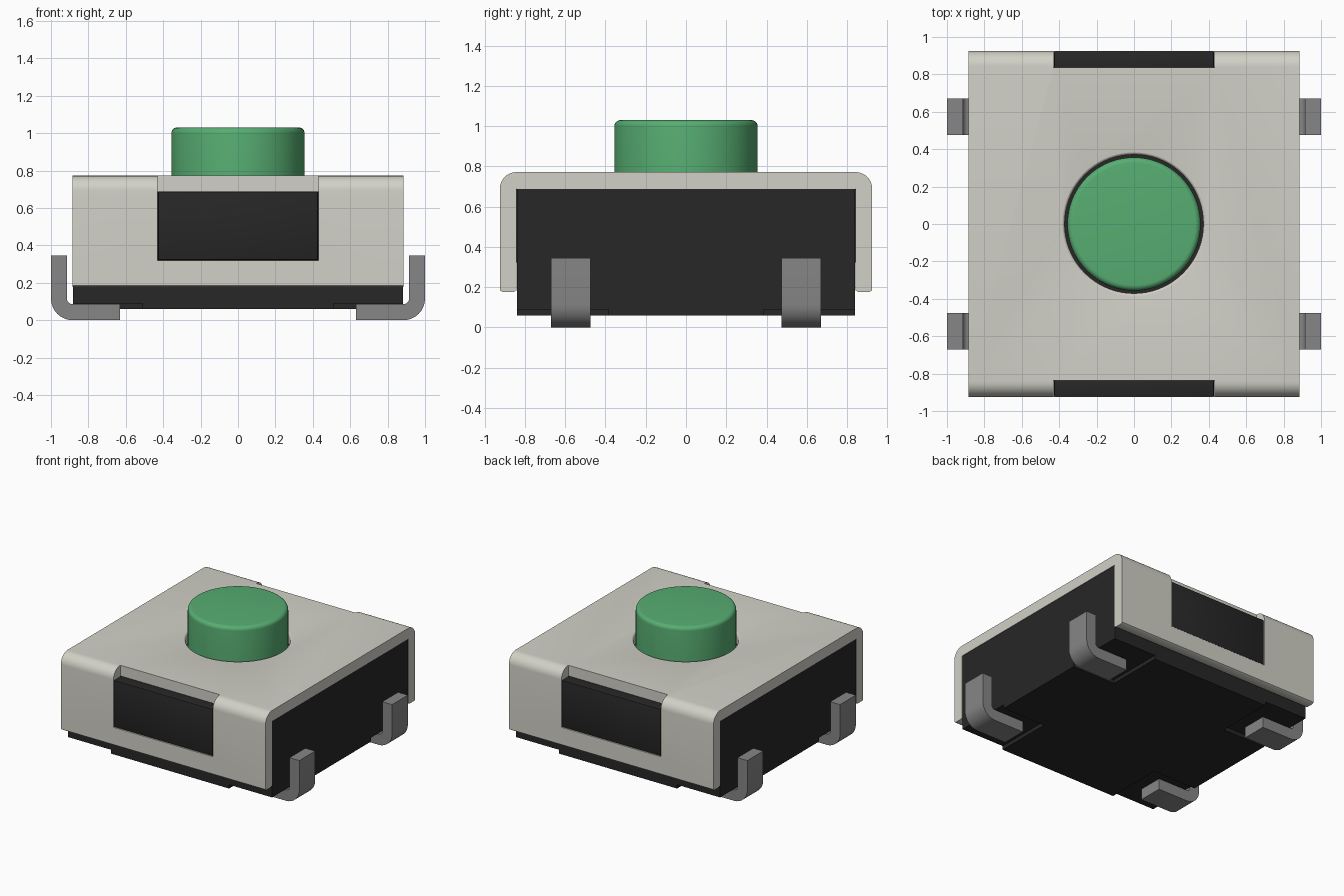
import bpy, bmesh
from math import cos, sin, pi, radians
from mathutils import Vector

if "Cube" in bpy.data.objects:
    bpy.data.objects.remove(bpy.data.objects["Cube"], do_unlink=True)


def material(name, rgb, metallic=0.0):
    m = bpy.data.materials.new(name)
    m.use_nodes = True
    m.diffuse_color = (*rgb, 1)
    m.node_tree.nodes["Principled BSDF"].inputs["Base Color"].default_value = (*rgb, 1)
    return m


STEEL = material("warm_grey_metal", (0.64, 0.635, 0.57))
BLACK = material("black_plastic", (0.021, 0.02, 0.02))
GREEN = material("green_plastic", (0.095, 0.42, 0.167))
PIN = material("dark_grey_metal", (0.24, 0.24, 0.24))


def finish(name, bm, mat):
    bmesh.ops.remove_doubles(bm, verts=bm.verts, dist=0.0001)
    bmesh.ops.recalc_face_normals(bm, faces=bm.faces)
    mesh = bpy.data.meshes.new(name)
    bm.to_mesh(mesh)
    bm.free()
    ob = bpy.data.objects.new(name, mesh)
    bpy.context.collection.objects.link(ob)
    mesh.materials.append(mat)
    return ob


def smooth(ob):
    bpy.ops.object.select_all(action="DESELECT")
    ob.select_set(True)
    bpy.context.view_layer.objects.active = ob
    bpy.ops.object.shade_smooth_by_angle(angle=radians(35))


def box(name, lo, hi, mat, bevel=0.0):
    bm = bmesh.new()
    bmesh.ops.create_cube(bm, size=1)
    lo, hi = Vector(lo), Vector(hi)
    for v in bm.verts:
        v.co = (lo + hi) / 2 + v.co * (hi - lo)
    if bevel:
        bmesh.ops.bevel(bm, geom=bm.edges[:], offset=bevel, segments=2,
                        profile=0.5, affect="EDGES")
    return finish(name, bm, mat)


def arc(cx, cz, r, start, end, steps=8):
    angles = [radians(start + (end - start) * i / steps) for i in range(steps + 1)]
    return [(cx + r * cos(a), cz + r * sin(a)) for a in angles]


def extrude(name, points, direction, mat):
    """Fill a closed 3D outline and push it along a direction."""
    bm = bmesh.new()
    face = bm.faces.new([bm.verts.new(p) for p in points])
    ext = bmesh.ops.extrude_face_region(bm, geom=[face], use_keep_orig=True)
    moved = [g for g in ext["geom"] if isinstance(g, bmesh.types.BMVert)]
    bmesh.ops.translate(bm, verts=moved, vec=direction)
    return finish(name, bm, mat)


def lathe(name, profile, mat, steps=72):
    bm = bmesh.new()
    verts = [bm.verts.new((r, 0, z)) for r, z in profile]
    edges = [bm.edges.new(pair) for pair in zip(verts, verts[1:])]
    bmesh.ops.spin(bm, geom=verts + edges, cent=(0, 0, 0), axis=(0, 0, 1),
                   angle=2 * pi, steps=steps)
    return finish(name, bm, mat)


def cut(target, cutter):
    cutter.hide_render = True
    mod = target.modifiers.new("cut", "BOOLEAN")
    mod.operation = "DIFFERENCE"
    mod.solver = "EXACT"
    mod.object = cutter
    bpy.ops.object.select_all(action="DESELECT")
    target.select_set(True)
    bpy.context.view_layer.objects.active = target
    bpy.ops.object.modifier_apply(modifier=mod.name)
    bpy.data.objects.remove(cutter, do_unlink=True)


W, D = 0.885, 0.925              # half width and half depth of the cover
TOP, SHEET, RIM = 0.772, 0.083, 0.177
INNER = D - SHEET

# Folded metal cover: one side of the section, mirrored to the other
outer = [(D - 0.012, RIM), (D, RIM + 0.008)] + arc(D - SHEET, TOP - SHEET, SHEET, 0, 90)
inner = [(INNER, TOP - SHEET), (INNER, RIM + 0.008), (INNER + 0.012, RIM)]
outline = (outer + [(-y, z) for y, z in reversed(outer)]
           + [(-y, z) for y, z in reversed(inner)] + inner)
cover = extrude("metal_cover", [(-W, y, z) for y, z in outline], (2 * W, 0, 0), STEEL)

# Button hole with a softened rim, and the two end windows
rim = [(0, 0.6), (0.371, 0.6)] + arc(0.389, TOP - 0.017, 0.018, 180, 90, 4)
cut(cover, lathe("hole_cutter", rim + [(0.389, 0.9), (0, 0.9)], STEEL))
for s in (-1, 1):
    ys = sorted((s * (INNER - 0.004), s * 1.1))
    cut(cover, box("window_cutter", (-0.43, ys[0], 0.32), (0.43, ys[1], 0.9), STEEL))
smooth(cover)

# Plastic body with a cross-shaped raised underside
BX, BY = W - 0.003, INNER - 0.003
box("body", (-BX, -BY, 0.09), (BX, BY, TOP - SHEET - 0.002), BLACK)
cross = [(BX, 0.385), (0.51, 0.385), (0.51, BY)]
cross += [(-x, y) for x, y in reversed(cross)]
cross += [(-x, -y) for x, y in cross]
extrude("body_underside", [(x, y, 0.06) for x, y in cross], (0, 0, 0.032), BLACK)

# Plastic tabs filling the end windows
for s, side in ((-1, "front"), (1, "back")):
    ys = sorted((s * (BY - 0.03), s * (D - 0.002)))
    smooth(box(side + "_tab", (-0.428, ys[0], 0.322), (0.428, ys[1], 0.688), BLACK, 0.006))

# Push button
button = lathe("push_button", [(0, 0.68), (0.356, 0.68)]
               + arc(0.326, 1.0, 0.03, 0, 90, 6) + [(0, 1.03)], GREEN)
smooth(button)

# Four bent pins
section = ([(0.63, 0.0)] + arc(0.885, 0.115, 0.115, -90, 0) + [(1.0, 0.345), (0.915, 0.345)]
           + arc(0.885, 0.115, 0.03, 0, -90, 5) + [(0.63, 0.085)])
for sx, across in ((-1, "right"), (1, "left")):
    for y, end in ((-0.67, "front"), (0.475, "back")):
        pin = extrude(f"{end}_{across}_pin", [(sx * x, y, z) for x, z in section],
                      (0, 0.195, 0), PIN)
        smooth(pin)
